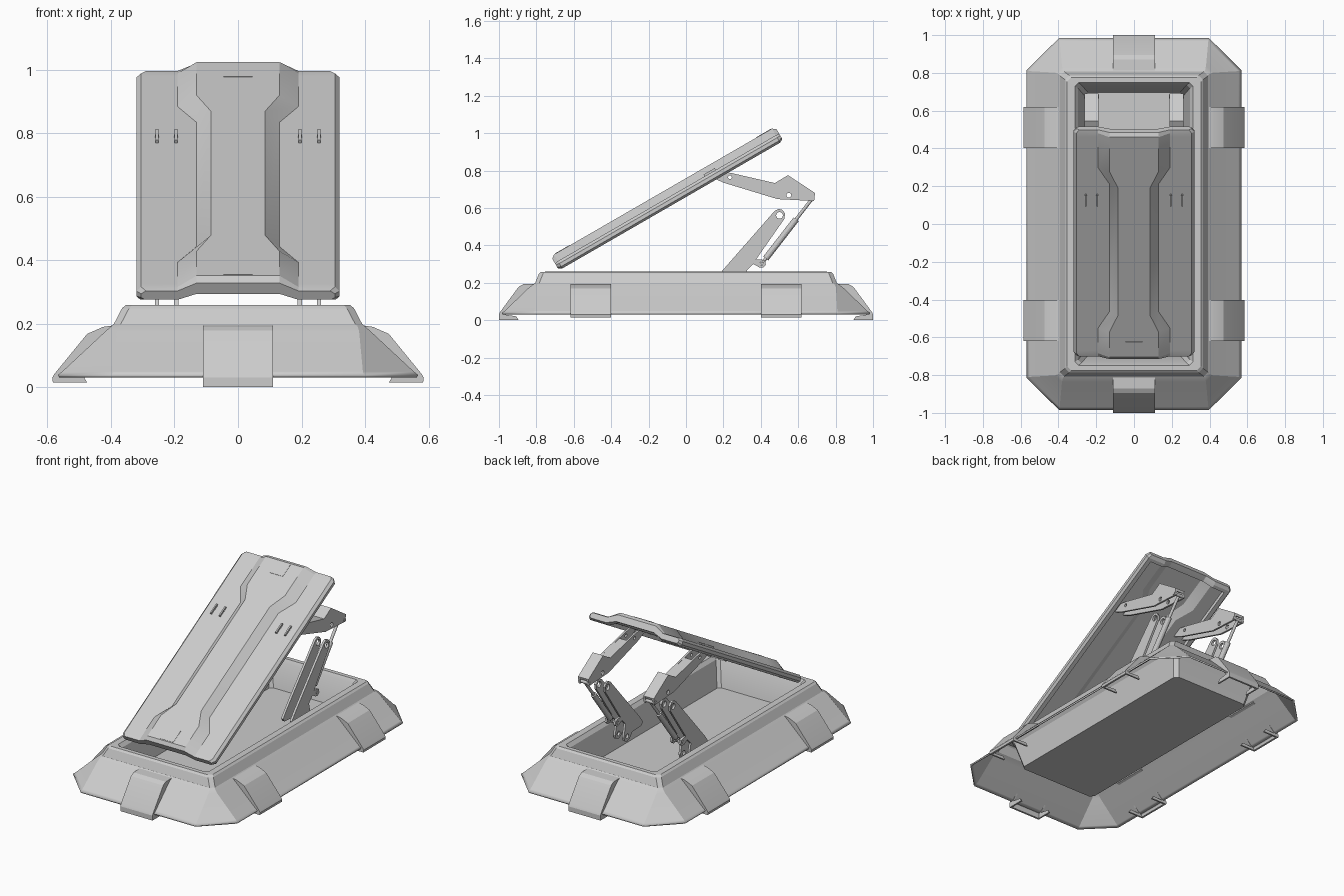
import bpy, bmesh
from math import cos, sin, pi, radians
from mathutils import Matrix, Vector

if "Cube" in bpy.data.objects:
    bpy.data.objects.remove(bpy.data.objects["Cube"])


def finish(name, bm):
    bmesh.ops.remove_doubles(bm, verts=bm.verts, dist=0.0005)
    bmesh.ops.recalc_face_normals(bm, faces=bm.faces)
    me = bpy.data.meshes.new(name)
    bm.to_mesh(me)
    bm.free()
    ob = bpy.data.objects.new(name, me)
    bpy.context.collection.objects.link(ob)
    return ob


def loft(name, rings, cap_start=True, cap_end=True):
    bm = bmesh.new()
    vs = [[bm.verts.new(p) for p in r] for r in rings]
    n = len(rings[0])
    for a, b in zip(vs, vs[1:]):
        for i in range(n):
            bm.faces.new((a[i], a[(i + 1) % n], b[(i + 1) % n], b[i]))
    if cap_start:
        bm.faces.new(vs[0])
    if cap_end:
        bm.faces.new(vs[-1])
    return finish(name, bm)


def box(name, size, matrix):
    bm = bmesh.new()
    bmesh.ops.create_cube(bm, size=1, matrix=matrix @ Matrix.Diagonal((*size, 1)))
    return finish(name, bm)


def rod(name, a, b, r, seg=12):
    a, b = Vector(a), Vector(b)
    d = b - a
    m = Matrix.Translation((a + b) / 2) @ d.to_track_quat('Z', 'Y').to_matrix().to_4x4()
    bm = bmesh.new()
    bmesh.ops.create_cone(bm, cap_ends=True, segments=seg, radius1=r, radius2=r,
                          depth=d.length, matrix=m)
    return finish(name, bm)


def circle(c, r, n=16):
    return [(c[0] + r * cos(2 * pi * i / n), c[1] + r * sin(2 * pi * i / n)) for i in range(n)]


def plate(name, loops, width, side=0.0, angle=pi / 2):
    """Profile in (outward, z), holes as further loops, extruded sideways."""
    cu = bpy.data.curves.new(name, 'CURVE')
    cu.dimensions, cu.fill_mode, cu.extrude = '2D', 'BOTH', width / 2
    for pts in loops:
        s = cu.splines.new('POLY')
        s.points.add(len(pts) - 1)
        for p, q in zip(s.points, pts):
            p.co = (q[0], q[1], 0, 1)
        s.use_cyclic_u = True
    tmp = bpy.data.objects.new("tmp", cu)
    bpy.context.collection.objects.link(tmp)
    dg = bpy.context.evaluated_depsgraph_get()
    me = bpy.data.meshes.new_from_object(tmp.evaluated_get(dg))
    bpy.data.objects.remove(tmp)
    out, up = Vector((cos(angle), sin(angle), 0)), Vector((0, 0, 1))
    sd = out.cross(up)
    m = Matrix((out, up, sd)).transposed().to_4x4()
    m.translation = sd * side
    me.transform(m)
    bm = bmesh.new()
    bm.from_mesh(me)
    return finish(name, bm)


# Base: octagonal skirt, raised rim and recessed pit in one thin shell
def octagon(hx, hy, c, z):
    q = [(hx, hy - c), (hx - c, hy)]
    q += [(-x, y) for x, y in reversed(q)]
    q += [(-x, -y) for x, y in q]
    return [(x, y, z) for x, y in q]


base = loft("base_shell", [octagon(*r) for r in (
    (.565, .983, .17, .034), (.55, .966, .158, .046), (.415, .835, .035, .172), (.395, .812, .02, .189),
    (.388, .803, .02, .195), (.362, .783, .02, .245), (.352, .773, .02, .254),
    (.315, .75, .02, .254), (.30, .74, .02, .235), (.265, .70, .02, .08))], cap_start=False)
mod = base.modifiers.new("thickness", 'SOLIDIFY')
mod.thickness, mod.offset = .01, 0

# Clamps over the skirt: bent sheet with a cheek at each side
end_out = [(.80, .195), (.87, .192), (.895, .178), (.995, .042), (1.0, .03), (1.0, .0)]
side_out = [(.39, .195), (.425, .19), (.475, .168), (.578, .042), (.585, .03), (.583, .015)]


def clamp(name, outer, back, foot, width, side, angle):
    (x, z) = outer[-1]
    plate(name, [outer + [(x - .012, z), (x - .015, .028)] + back], width, side, angle)
    cheek = outer + [(foot, z), (foot + .012, z + .02), (x - .03, .03)] + back[1:]
    for s in (-1, 1):
        plate(name + "_cheek", [cheek], .01, side + s * (width / 2 - .004), angle)


for a, n in ((pi / 2, "back"), (-pi / 2, "front")):
    clamp(n + "_clamp", end_out, [(.888, .165), (.85, .165), (.80, .18)], .895, .22, 0, a)
for a, n in ((0, "right"), (pi, "left")):
    for s in (-.51, .51):
        clamp(n + "_clamp", side_out, [(.466, .157), (.43, .165), (.39, .18)], .475, .215, s, a)

# Lid: tilted panel with a raised spine and a recessed underside
LID = Matrix.Rotation(radians(30), 4, 'X') @ Matrix.Translation((0, 0, .616))
H = .041


def lid_ring(u, wi, wo, recess, hw=.32, squash=1.0):
    r = recess
    half = [(wi, H), (wo, 0), (hw - .015, 0), (hw, -.015), (hw, -.034), (hw - .012, -.046),
            (.28, -.046), (.28, -.046 + r), (wo, -.046 + r), (wi, -.046 + H * .75 + r)]
    half = [(x, z * squash - .01 * (1 - squash)) for x, z in half]
    pts = half + [(-x, z) for x, z in reversed(half)]
    return [LID @ Vector((x, u, z)) for x, z in pts]


W, N = (.13, .19), (.085, .13)
loft("lid", [
    lid_ring(-.455, *W, 0, .305, .7), lid_ring(-.435, *W, 0), lid_ring(-.415, *W, 0),
    lid_ring(-.414, *W, .022), lid_ring(-.28, *W, .022), lid_ring(-.18, *N, .022),
    lid_ring(.60, *N, .022), lid_ring(.70, *W, .022), lid_ring(.889, *W, .022),
    lid_ring(.89, *W, 0), lid_ring(.91, *W, 0), lid_ring(.93, *W, 0, .305, .7)])
for u in (-.385, .86):
    box("lid_latch_tab", (.09, .09, .008), LID @ Matrix.Translation((0, u, H - .002)))

# Folding linkage on both sides
upper = [(.13, .79), (.15, .80), (.245, .786), (.475, .733), (.545, .775),
         (.69, .68), (.685, .637), (.49, .647), (.2, .735), (.14, .762)]
web = [(.30, .772), (.475, .733), (.545, .775), (.69, .68), (.685, .665), (.545, .758),
       (.475, .718), (.30, .757)]
lower = [(.475, .585), (.19, .26), (.155, .215), (.17, .195), (.26, .19), (.285, .16), (.31, .15),
         (.335, .16), (.342, .185), (.325, .265), (.36, .30), (.39, .283),
         (.41, .28), (.427, .295), (.422, .318), (.40, .325), (.375, .325), (.525, .54),
         (.53, .57), (.515, .59), (.495, .595)]
for s in (-1, 1):
    for x in (.195, .255):
        plate("upper_arm", [upper, circle((.55, .668), .013), circle((.235, .764), .01)], .012, s * x)
        plate("lower_arm", [lower, circle((.50, .56), .018), circle((.31, .183), .014),
                            circle((.405, .302), .01)], .014, s * x)
        # Hinge lugs showing through the lid
        box("lid_hinge_lug", (.009, .07, .03), LID @ Matrix.Translation((s * x, .505, -.004)))
    plate("upper_arm_web", [web], .06, s * .225)
    for y, z, r in ((.405, .302, .009), (.675, .65, .01)):
        rod("pivot_pin", (s * .185, y, z), (s * .265, y, z), r)
    # Piston
    a, b = Vector((s * .225, .405, .302)), Vector((s * .225, .675, .65))
    rod("piston_rod", a, b, .009)
    rod("piston_sleeve", a.lerp(b, .08), a.lerp(b, .68), .017)

# Smooth only the gentle bends
for ob in bpy.context.collection.objects:
    ob.select_set(True)
    bpy.context.view_layer.objects.active = ob
bpy.ops.object.shade_smooth_by_angle(angle=radians(20))
